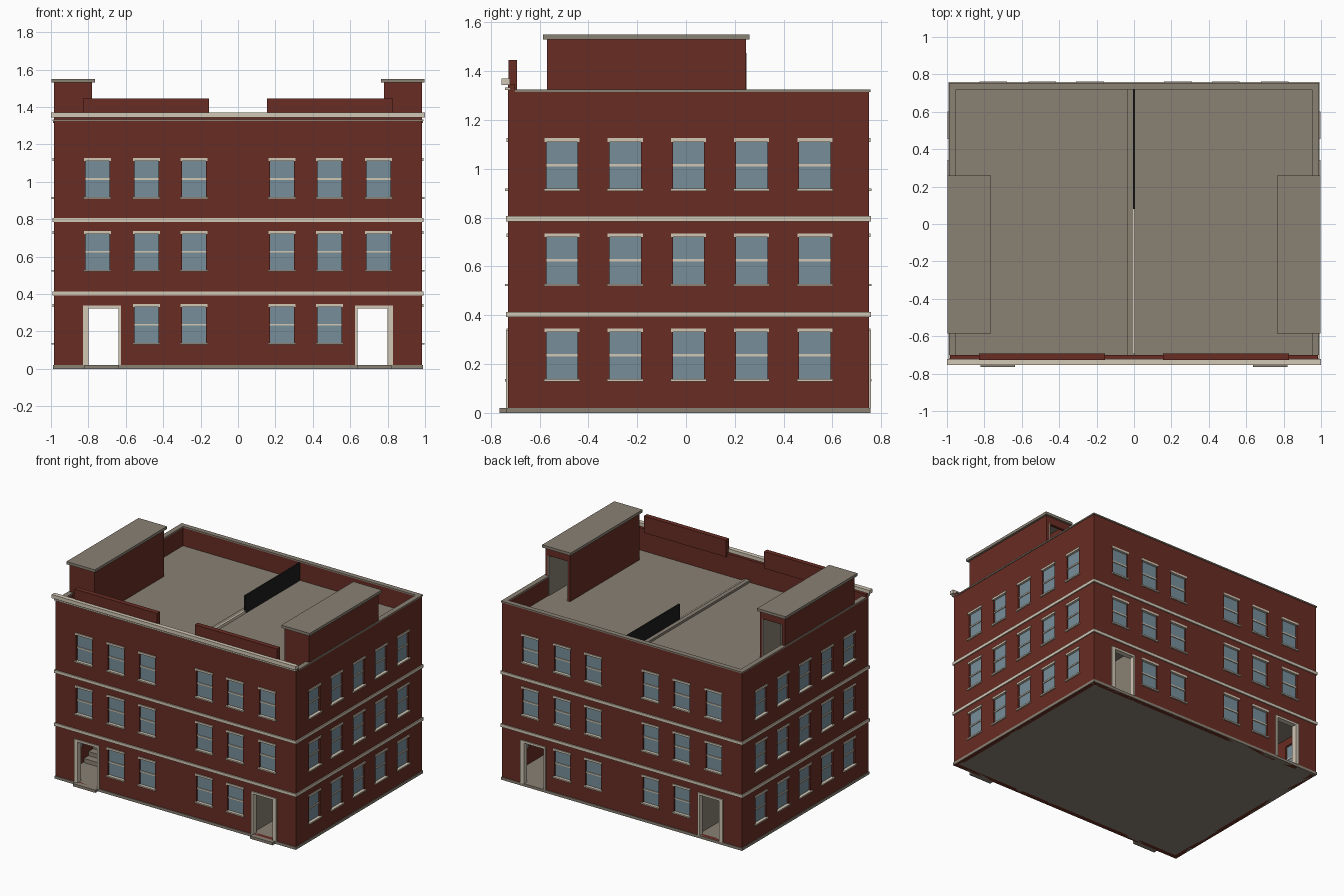
import bpy, bmesh
from math import pi
from mathutils import Matrix

cube = bpy.data.objects.get("Cube")
if cube:
    bpy.data.objects.remove(cube, do_unlink=True)


def material(name, rgb):
    m = bpy.data.materials.new(name)
    m.use_nodes = True
    m.diffuse_color = (*rgb, 1)
    m.node_tree.nodes["Principled BSDF"].inputs["Base Color"].default_value = (*rgb, 1)
    return m


BRICK = material("red brick", (0.140, 0.026, 0.017))
STONE = material("taupe stone", (0.255, 0.220, 0.174))
CREAM = material("cream trim", (0.64, 0.57, 0.46))
GLASS = material("blue grey glass", (0.185, 0.275, 0.325))
BLACK = material("black metal", (0.012, 0.012, 0.012))

CY = 0.01            # centre of the body along y
HX, HY = 0.985, 0.74  # half sizes of the body
T = 0.03             # wall thickness


def finish(name, bm, mat, matrix=None):
    if matrix:
        bm.transform(matrix)
    bmesh.ops.recalc_face_normals(bm, faces=bm.faces)
    mesh = bpy.data.meshes.new(name)
    bm.to_mesh(mesh)
    bm.free()
    mesh.materials.append(mat)
    ob = bpy.data.objects.new(name, mesh)
    bpy.context.collection.objects.link(ob)
    return ob


def boxes(name, mat, items, matrix=None):
    """One object from boxes given as x0, x1, y0, y1, z0, z1."""
    bm = bmesh.new()
    for x0, x1, y0, y1, z0, z1 in items:
        size = Matrix.Diagonal((x1 - x0, y1 - y0, z1 - z0, 1))
        place = Matrix.Translation(((x0 + x1) / 2, (y0 + y1) / 2, (z0 + z1) / 2))
        bmesh.ops.create_cube(bm, size=1, matrix=place @ size)
    return finish(name, bm, mat, matrix)


def mirrored(items):
    return items + [(-b, -a, c, d, e, f) for a, b, c, d, e, f in items]


def wall(name, half, dist, top, holes, matrix):
    """Thick wall panel with rectangular openings (u0, u1, z0, z1)."""
    us = sorted({-half, half, *[h[0] for h in holes], *[h[1] for h in holes]})
    zs = sorted({0.0, top, *[h[2] for h in holes], *[h[3] for h in holes]})
    bm = bmesh.new()
    for u0, u1 in zip(us, us[1:]):
        for z0, z1 in zip(zs, zs[1:]):
            u, z = (u0 + u1) / 2, (z0 + z1) / 2
            if any(h[0] < u < h[1] and h[2] < z < h[3] for h in holes):
                continue
            bm.faces.new([bm.verts.new((a, -dist, b)) for a, b in
                          ((u0, z0), (u1, z0), (u1, z1), (u0, z1))])
    bmesh.ops.remove_doubles(bm, verts=bm.verts, dist=1e-5)
    out = bmesh.ops.extrude_face_region(bm, geom=bm.faces[:], use_keep_orig=True)
    moved = [v for v in out["geom"] if isinstance(v, bmesh.types.BMVert)]
    bmesh.ops.translate(bm, verts=moved, vec=(0, T, 0))
    finish(name, bm, BRICK, matrix)


# Window sill heights per floor and window centres per wall
FLOORS = [0.137, 0.527, 0.917]
WIN_H = 0.197
LONG = [s * u for s in (-1, 1) for u in (0.235, 0.49, 0.752)]
SHORT = [0.259 * i for i in range(-2, 3)]
DOOR = (0.625, 0.83, 0.02, 0.335)

# Four facades: walls, windows, doors and string courses
for side, angle in (("front", 0), ("right", pi / 2), ("back", pi), ("left", -pi / 2)):
    frame = Matrix.Translation((0, CY, 0)) @ Matrix.Rotation(angle, 4, "Z")
    long_side = side in ("front", "back")
    dist, half = (HY, HX) if long_side else (HX, HY)
    centres = LONG if long_side else SHORT
    spots = [(u, z) for z in FLOORS for u in centres
             if not (long_side and z == FLOORS[0] and abs(u) > 0.7)]
    w = 0.064
    holes = [(u - w, u + w, z, z + WIN_H) for u, z in spots]
    if long_side:
        holes += [DOOR, (-DOOR[1], -DOOR[0], DOOR[2], DOOR[3])]
    top = 1.345 if side == "front" else 1.315
    wall(side + "_wall", half if long_side else half - T, dist, top, holes, frame)

    glass, trim = [], []
    for u, z in spots:
        glass.append((u - w, u + w, 0.012 - dist, 0.018 - dist, z, z + WIN_H))
        zm = z + WIN_H / 2
        trim += [(u - w, u + w, 0.006 - dist, 0.02 - dist, zm - 0.005, zm + 0.005),
                 (u - 0.072, u + 0.072, -0.006 - dist, 0.02 - dist, z + WIN_H - 0.003, z + WIN_H + 0.012),
                 (u - 0.074, u + 0.074, -0.011 - dist, 0.02 - dist, z - 0.008, z + 0.002)]
    boxes(side + "_window_glass", GLASS, glass, frame)
    boxes(side + "_window_trim", CREAM, trim, frame)
    boxes(side + "_string_courses", CREAM,
          [(-half - 0.008, half + 0.008, -dist - 0.008, 0.01 - dist, z, z + 0.022)
           for z in (0.392, 0.784)], frame)
    if long_side:
        y0, y1 = -dist - 0.008, -dist + T + 0.002
        boxes(side + "_door_frames", CREAM, mirrored([
            (0.625, 0.64, y0, y1, 0.02, 0.322),
            (0.80, 0.83, y0, y1, 0.02, 0.322),
            (0.625, 0.83, y0, y1, 0.322, 0.338)]), frame)

# Ground slab and front doorsteps
boxes("plinth", STONE, [(-0.989, 0.989, -0.735, 0.755, 0, 0.02)])
boxes("doorsteps", STONE, mirrored([(0.635, 0.82, -0.765, -0.73, 0, 0.02)]))

# Interior: hallway partitions, ceiling, roof deck
boxes("hall_partitions", STONE, mirrored([(0.60, 0.62, -0.70, 0.72, 0.02, 0.39)]))
boxes("hall_ceiling", STONE, [(-0.955, 0.955, -0.70, 0.72, 0.39, 0.41)])
boxes("roof_deck", STONE, [(-0.955, 0.955, -0.70, 0.72, 1.15, 1.18)])

# Staircases along the outer walls of the hallways
STEPS = 12
rise, run = 0.37 / STEPS, 0.65 / STEPS
boxes("staircases", STONE, mirrored([
    (0.82, 0.95, -0.45 + i * run, -0.45 + (i + 1) * run,
     max(0.02, 0.02 + (i - 1) * rise), 0.02 + (i + 1) * rise) for i in range(STEPS)]))

# Parapet: coping on three sides, raised front panels, front cornice
boxes("parapet_coping", STONE,
      mirrored([(0.953, 0.99, -0.70, 0.755, 1.315, 1.325)])
      + [(-0.953, 0.953, 0.718, 0.755, 1.315, 1.325)])
boxes("front_parapet_panels", BRICK, mirrored([(0.155, 0.83, -0.728, -0.692, 1.32, 1.445)]))
boxes("front_cornice", CREAM, [(-1.0, 1.0, -0.755, -0.722, 1.343, 1.37),
                               (-0.992, 0.992, -0.742, -0.72, 1.324, 1.334)])

# Roof divider: low ridge, cream strip and dark screen
boxes("roof_ridge", STONE, [(-0.035, 0.005, -0.70, 0.72, 1.18, 1.197)])
boxes("ridge_strip", CREAM, [(-0.006, 0.006, -0.69, 0.08, 1.18, 1.20)])
boxes("divider_screen", BLACK, [(-0.006, 0.006, 0.08, 0.72, 1.18, 1.31)])

# Stair penthouses with an open doorway at the back
boxes("penthouse_walls", BRICK, mirrored([
    (0.962, 0.983, -0.57, 0.245, 1.18, 1.53),
    (0.78, 0.797, -0.57, 0.245, 1.18, 1.53),
    (0.797, 0.962, -0.57, -0.55, 1.18, 1.53),
    (0.797, 0.962, 0.225, 0.245, 1.475, 1.53)]))
boxes("penthouse_lining", STONE, mirrored([
    (0.797, 0.803, -0.55, 0.247, 1.18, 1.475),
    (0.950, 0.962, -0.55, 0.247, 1.18, 1.475),
    (0.803, 0.950, -0.55, -0.54, 1.18, 1.53)]))
boxes("penthouse_caps", STONE, mirrored([(0.765, 0.998, -0.585, 0.26, 1.53, 1.55)]))
